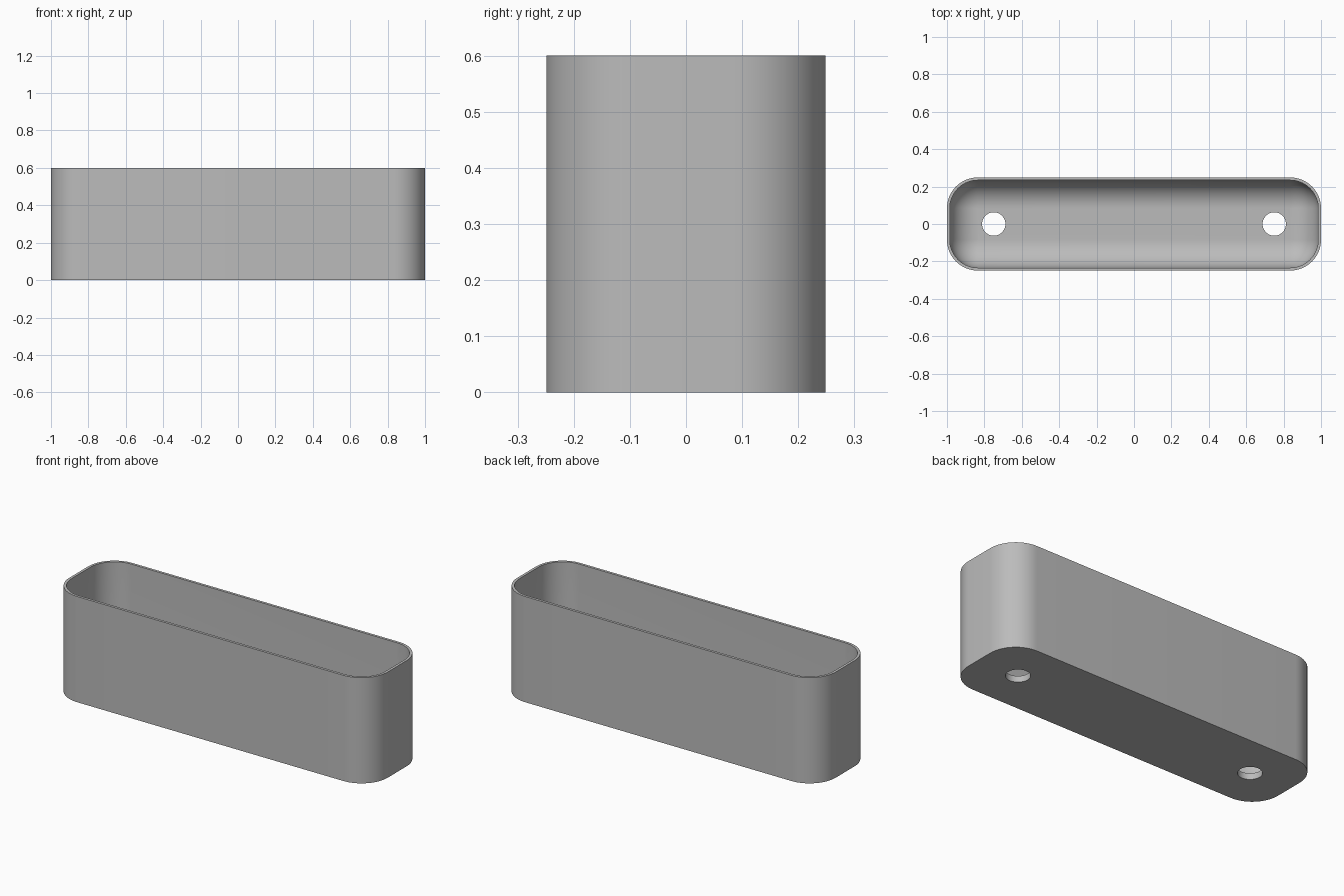
import bpy
import bmesh
from math import cos, sin, pi

cube = bpy.data.objects.get("Cube")
if cube:
    bpy.data.objects.remove(cube, do_unlink=True)

HALF_X, HALF_Y, HEIGHT = 1.0, 0.249, 0.6
CORNER, WALL, FLOOR = 0.165, 0.015, 0.035
FILLET = CORNER - WALL
STEPS = 16
HOLE_X, HOLE_R = 0.75, 0.0625

grey = bpy.data.materials.new("light grey")
grey.use_nodes = True
colour = (0.5, 0.5, 0.5, 1)
grey.diffuse_color = colour
grey.node_tree.nodes["Principled BSDF"].inputs["Base Color"].default_value = colour


def ring(bm, inset, z):
    """Rounded rectangle of vertices, inset from the outer wall."""
    radius = max(CORNER - inset, 0.001)
    verts = []
    for quarter, (sx, sy) in enumerate([(1, 1), (-1, 1), (-1, -1), (1, -1)]):
        cx = sx * (HALF_X - inset - radius)
        cy = sy * (HALF_Y - inset - radius)
        for i in range(STEPS + 1):
            a = (quarter + i / STEPS) * pi / 2
            verts.append(bm.verts.new((cx + radius * cos(a), cy + radius * sin(a), z)))
    return verts


# Box shell: outer wall, rim, inner wall and rounded inner floor edge
bm = bmesh.new()
rings = [ring(bm, 0, 0), ring(bm, 0, HEIGHT), ring(bm, WALL, HEIGHT)]
for i in range(STEPS + 1):
    a = i / STEPS * pi / 2
    rings.append(ring(bm, WALL + FILLET * (1 - cos(a)), FLOOR + FILLET * (1 - sin(a))))
for low, high in zip(rings, rings[1:]):
    for i in range(len(low)):
        j = (i + 1) % len(low)
        bm.faces.new((low[i], low[j], high[j], high[i]))
bm.faces.new(rings[0][::-1])
bm.faces.new(rings[-1])
bmesh.ops.remove_doubles(bm, verts=bm.verts, dist=0.0001)
bmesh.ops.recalc_face_normals(bm, faces=bm.faces)
mesh = bpy.data.meshes.new("box_shell")
bm.to_mesh(mesh)
bm.free()
box = bpy.data.objects.new("box_shell", mesh)
bpy.context.collection.objects.link(box)
mesh.materials.append(grey)

# Drain holes through the floor
for side, x in (("left", HOLE_X), ("right", -HOLE_X)):
    bpy.ops.mesh.primitive_cylinder_add(vertices=48, radius=HOLE_R, depth=0.2, location=(x, 0, 0))
    cutter = bpy.context.object
    cutter.name = side + "_hole_cutter"
    cutter.data.materials.append(grey)
    cut = box.modifiers.new(side + "_hole", "BOOLEAN")
    cut.operation = "DIFFERENCE"
    cut.solver = "EXACT"
    cut.object = cutter
    bpy.ops.object.select_all(action="DESELECT")
    box.select_set(True)
    bpy.context.view_layer.objects.active = box
    bpy.ops.object.modifier_apply(modifier=cut.name)
    bpy.data.objects.remove(cutter, do_unlink=True)

# Smooth walls with sharp rims
bpy.ops.object.shade_smooth_by_angle(angle=pi / 6)
